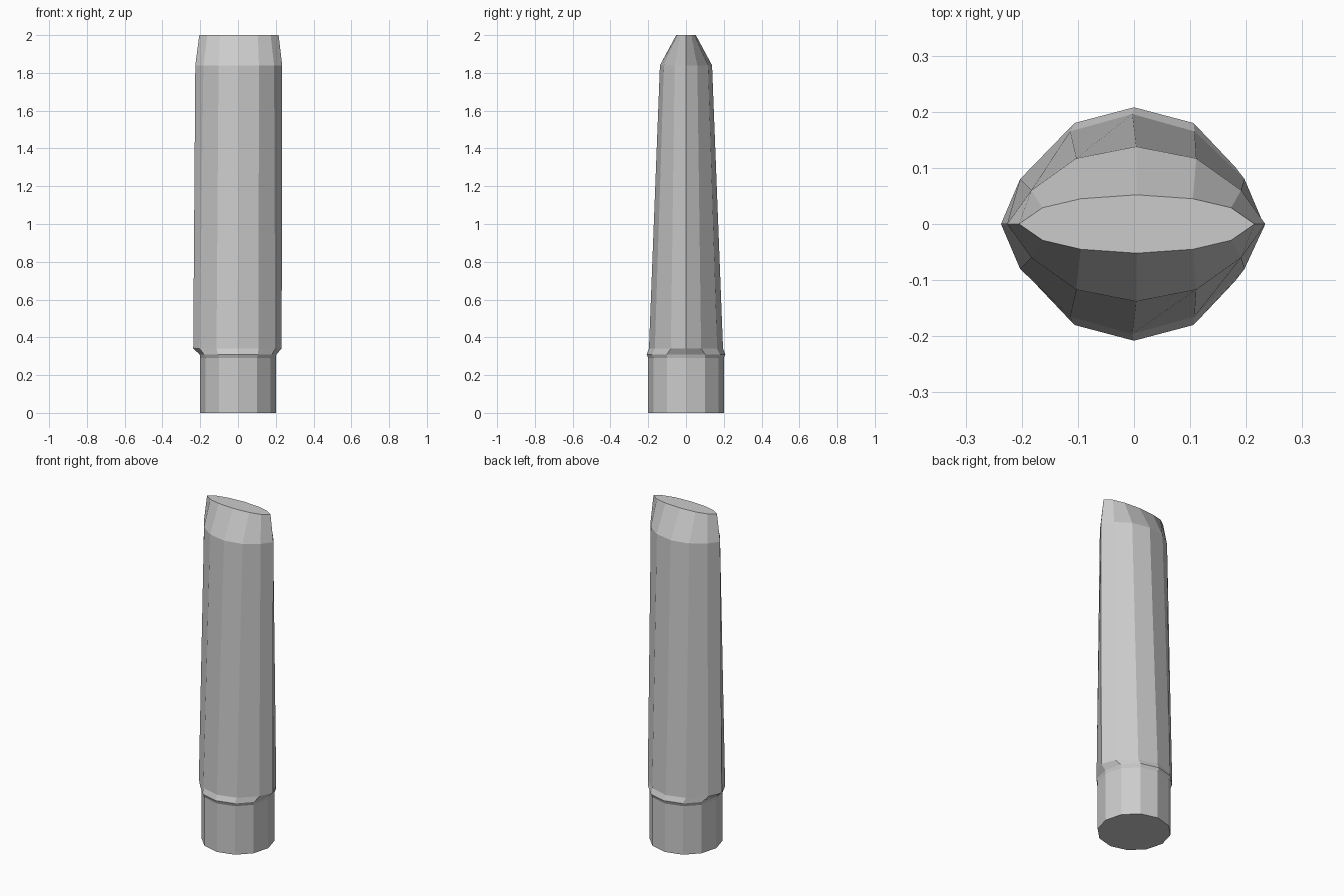
import bpy, bmesh

cube = bpy.data.objects.get("Cube")
if cube:
    bpy.data.objects.remove(cube, do_unlink=True)

# Plain grey surface
grey = bpy.data.materials.new("light_grey")
grey.use_nodes = True
colour = (0.6, 0.6, 0.6, 1)
grey.diffuse_color = colour
grey.node_tree.nodes["Principled BSDF"].inputs["Base Color"].default_value = colour


def ring(bm, z, shift, tip, shoulder, flank, depth):
    """Twelve-sided section from one quarter: side tip, two corners, centre."""
    quarter = [(tip, 0), shoulder, flank, (0, depth)]
    half = quarter + [(-x, y) for x, y in quarter[-2::-1]]
    outline = half + [(x, -y) for x, y in half[-2:0:-1]]
    return [bm.verts.new((x + shift, y, z)) for x, y in outline]


# Height, sideways shift, side tip, shoulder, flank, centre depth
sections = [
    (0.00, 0, 0.2, (0.173, 0.1), (0.1, 0.173), 0.2),
    (0.29, 0, 0.2, (0.173, 0.1), (0.1, 0.173), 0.2),
    (0.31, 0, 0.203, (0.18, 0.102), (0.106, 0.18), 0.208),
    (0.34, -0.003, 0.234, (0.2, 0.08), (0.111, 0.165), 0.196),
    (1.84, 0.004, 0.23, (0.187, 0.06), (0.107, 0.117), 0.138),
    (2.00, 0.005, 0.21, (0.168, 0.029), (0.1, 0.045), 0.052),
]

# Tapered grip: round base, narrow collar, flattened body and chisel tip
bm = bmesh.new()
rings = [ring(bm, *section) for section in sections]
for low, high in zip(rings, rings[1:]):
    for i in range(len(low)):
        j = (i + 1) % len(low)
        bm.faces.new((low[i], low[j], high[j], high[i]))
bm.faces.new(rings[0][::-1])
bm.faces.new(rings[-1])
bmesh.ops.recalc_face_normals(bm, faces=bm.faces)

mesh = bpy.data.meshes.new("tapered_grip")
bm.to_mesh(mesh)
bm.free()
mesh.materials.append(grey)
grip = bpy.data.objects.new("tapered_grip", mesh)
bpy.context.collection.objects.link(grip)
